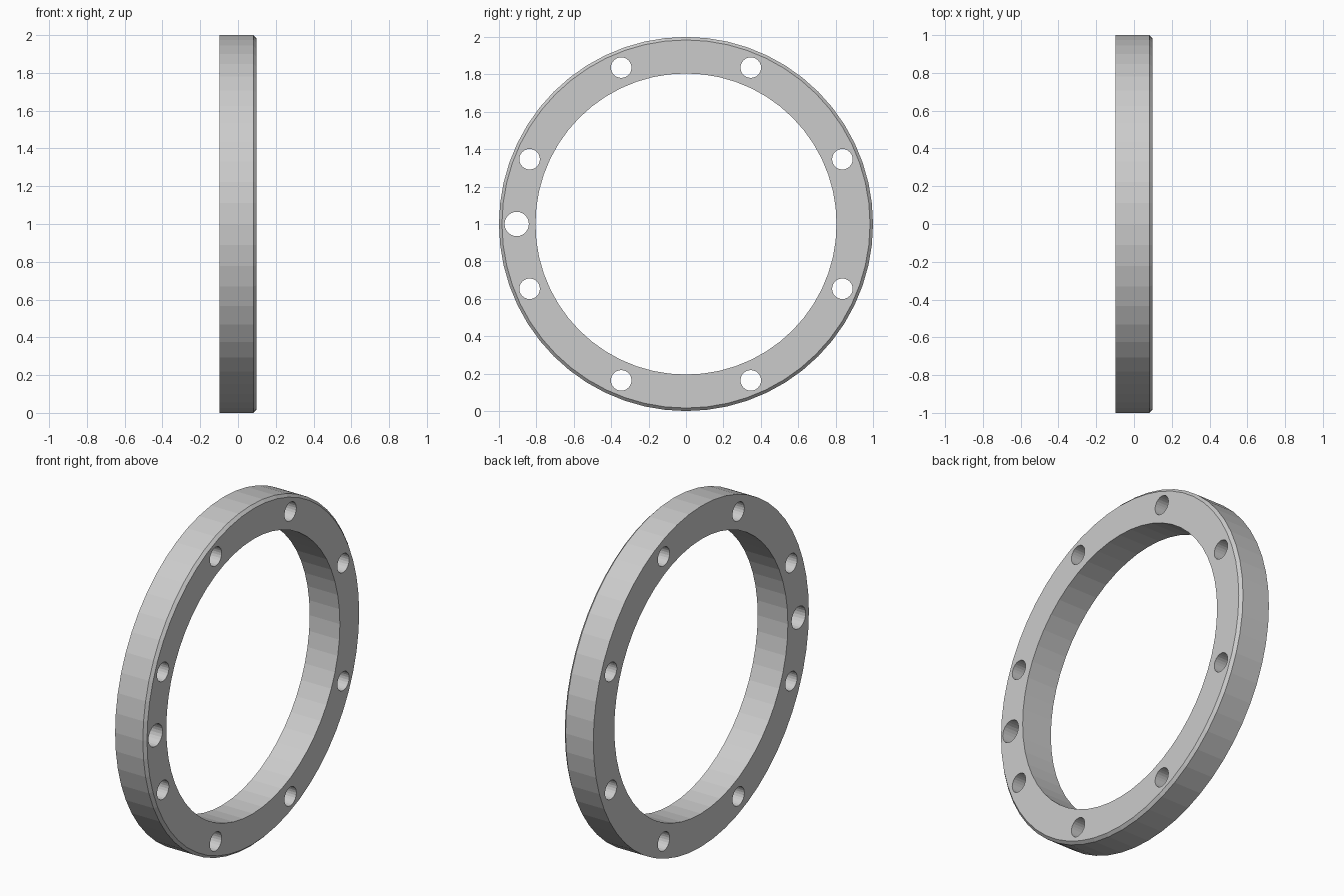
import bpy, bmesh
from math import sin, cos, pi, radians

if "Cube" in bpy.data.objects:
    bpy.data.objects.remove(bpy.data.objects["Cube"])

SIDES = 56
HOLE_CIRCLE = 0.905


def lathe_x(bm, profile, sides, cy=0.0, cz=1.0):
    """Revolve a closed (x, radius) profile about an axis parallel to x."""
    rings = [[bm.verts.new((x, cy + r * cos(2 * pi * i / sides),
                            cz + r * sin(2 * pi * i / sides)))
              for i in range(sides)] for x, r in profile]
    for a, b in zip(rings, rings[1:] + rings[:1]):
        for i in range(sides):
            j = (i + 1) % sides
            bm.faces.new((a[i], a[j], b[j], b[i]))


def pin(bm, angle, radius, sides=24):
    """Capped cylinder along x, placed on the hole circle."""
    cy, cz = HOLE_CIRCLE * cos(angle), 1 + HOLE_CIRCLE * sin(angle)
    ends = [[bm.verts.new((x, cy + radius * cos(2 * pi * i / sides),
                           cz + radius * sin(2 * pi * i / sides)))
             for i in range(sides)] for x in (-0.3, 0.3)]
    for i in range(sides):
        j = (i + 1) % sides
        bm.faces.new((ends[0][i], ends[0][j], ends[1][j], ends[1][i]))
    for end in ends:
        bm.faces.new(end)


def finish(bm, name):
    bmesh.ops.recalc_face_normals(bm, faces=bm.faces)
    mesh = bpy.data.meshes.new(name)
    bm.to_mesh(mesh)
    bm.free()
    obj = bpy.data.objects.new(name, mesh)
    bpy.context.collection.objects.link(obj)
    return obj


# Flange ring with a chamfered outer edge on the +x face
bm = bmesh.new()
lathe_x(bm, [(-0.098, 0.805), (-0.098, 1.0), (0.082, 1.0),
             (0.098, 0.984), (0.098, 0.805)], SIDES)
ring = finish(bm, "flange_ring")

# Eight bolt holes and one larger locating hole
bm = bmesh.new()
for k in range(8):
    pin(bm, radians(22.5 + 45 * k), 0.055)
pin(bm, pi, 0.065)
cutter = finish(bm, "hole_cutter")

mod = ring.modifiers.new("holes", 'BOOLEAN')
mod.operation = 'DIFFERENCE'
mod.solver = 'EXACT'
mod.object = cutter

# Bake the holes and drop the cutter
bpy.context.view_layer.objects.active = ring
ring.select_set(True)
bpy.ops.object.modifier_apply(modifier=mod.name)
bpy.data.objects.remove(cutter, do_unlink=True)
